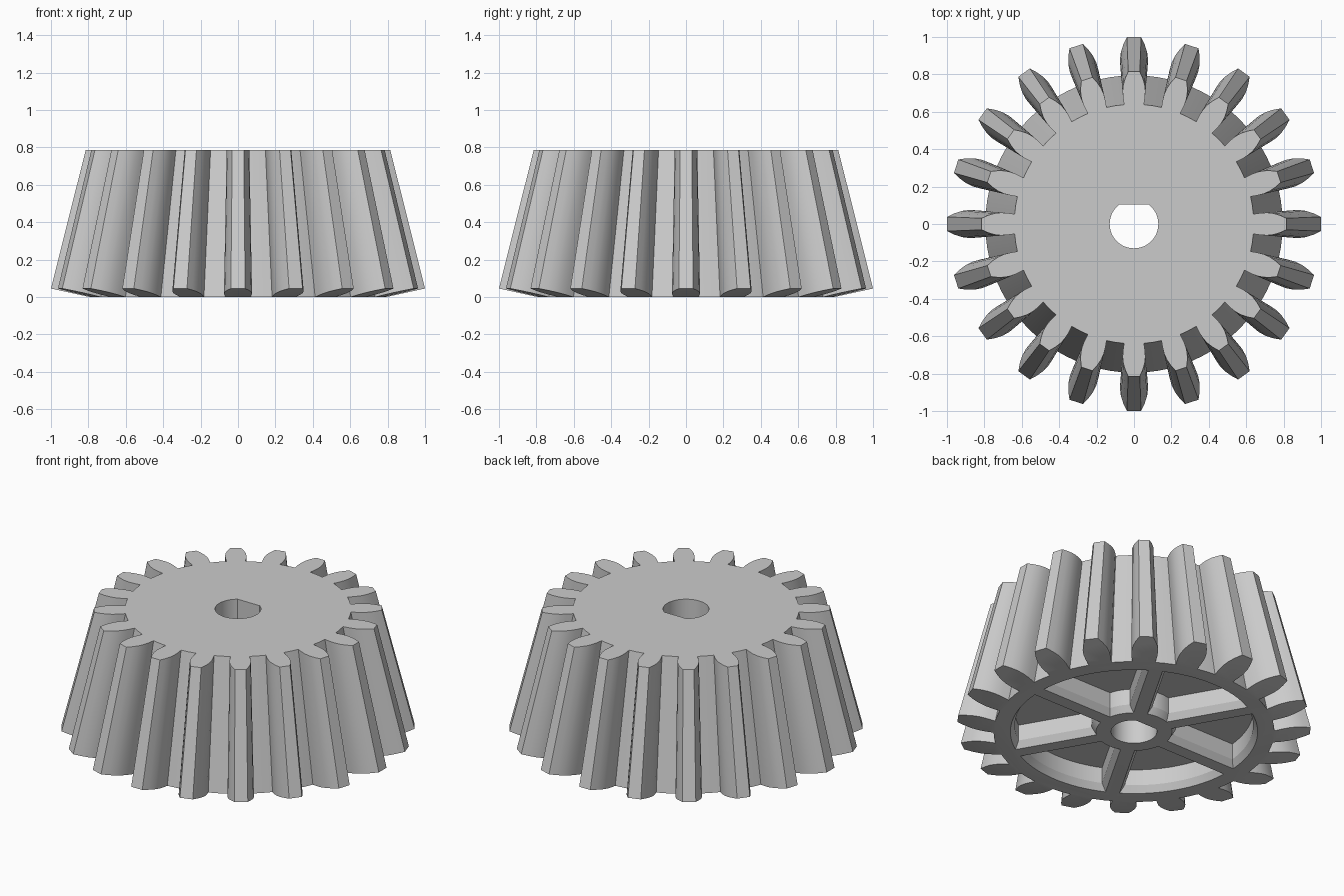
import bpy, bmesh, math
from math import sin, cos, asin, sqrt, pi

old = bpy.data.objects.get("Cube")
if old:
    bpy.data.objects.remove(old, do_unlink=True)

TEETH = 20
TOP = 0.785        # height of the flat upper face
APEX = 4.03        # all tooth surfaces taper towards this point
ROOT = 0.795       # root radius at the base
BACK_SLOPE = 0.22  # rise of the tooth undersides


def rot(x, y, a):
    return x * cos(a) - y * sin(a), x * sin(a) + y * cos(a)


def loft(bm, rings, close=True):
    """Skin a stack of point rings and return their vertices."""
    loops = [[bm.verts.new(p) for p in ring] for ring in rings]
    n = len(loops[0])
    for lo, hi in zip(loops, loops[1:]):
        for i in range(n):
            j = (i + 1) % n
            bm.faces.new((lo[i], lo[j], hi[j], hi[i]))
    bm.faces.new(loops[-1])
    if close:
        bm.faces.new(loops[0][::-1])
    return loops


def make_object(name, bm):
    bmesh.ops.recalc_face_normals(bm, faces=bm.faces[:])
    mesh = bpy.data.meshes.new(name)
    bm.to_mesh(mesh)
    bm.free()
    obj = bpy.data.objects.new(name, mesh)
    bpy.context.collection.objects.link(obj)
    return obj


# Tooth outline at the base: radius along the tooth, half width
flank = [(sqrt(ROOT**2 - 0.066**2), 0.066), (0.84, 0.073), (0.88, 0.075),
         (0.92, 0.070), (0.96, 0.057), (1.0, 0.038)]
outline = [(r, -w) for r, w in flank] + [(r, w) for r, w in reversed(flank)]
step = len(outline) + 1

# Toothed body: base ring tapered up to the flat top
base, upper = [], []
for t in range(TEETH):
    a = 2 * pi * t / TEETH
    pts = [(r, w, max(0, r - flank[0][0]) * BACK_SLOPE) for r, w in outline]
    gap = pi / TEETH
    pts.append((ROOT * cos(gap), ROOT * sin(gap), 0))
    for x, y, z in pts:
        x, y = rot(x, y, a)
        s = (APEX - TOP) / (APEX - z)
        base.append((x, y, z))
        upper.append((x * s, y * s, TOP))

bm = bmesh.new()
low = loft(bm, [base, upper], close=False)[0]
floor = []
for t in range(TEETH):
    tooth = low[t * step:(t + 1) * step - 1]
    bm.faces.new(tooth[::-1])
    floor += [tooth[0], tooth[-1], low[(t + 1) * step - 1]]
bm.faces.new(floor[::-1])
gear = make_object("bevel_gear", bm)


def pocket_ring(z, inset, a0):
    """Sector between two spokes, with parallel spoke walls."""
    half, outer, inner = 0.04 + inset, 0.70 - inset, 0.215 + inset
    pts = []
    for radius, count, flip in ((outer, 17, False), (inner, 17, True)):
        lo = asin(half / radius)
        hi = pi / 3 - lo
        arc = [lo + (hi - lo) * i / (count - 1) for i in range(count)]
        if flip:
            arc.reverse()
        pts += [(radius * cos(a0 + a), radius * sin(a0 + a), z) for a in arc]
    return pts


# Cutter: six chamfered pockets and the bore with one flat side
bm = bmesh.new()
for k in range(6):
    loft(bm, [pocket_ring(z, inset, k * pi / 3) for z, inset in
              ((-0.05, 0), (0, 0), (0.04, 0.025), (0.14, 0.025))])
BORE, FLAT = 0.13, 0.105
start = asin(FLAT / BORE)
sweep = pi + 2 * start
bore = [(BORE * cos(pi - start + sweep * i / 48),
         BORE * sin(pi - start + sweep * i / 48)) for i in range(49)]
loft(bm, [[(x, y, z) for x, y in bore] for z in (-0.1, TOP + 0.1)])
cutter = make_object("pocket_and_bore_cutter", bm)
cutter.hide_render = True

# Cut the body
mod = gear.modifiers.new("cut", 'BOOLEAN')
mod.operation = 'DIFFERENCE'
mod.solver = 'EXACT'
mod.object = cutter
for obj in bpy.context.selected_objects:
    obj.select_set(False)
bpy.context.view_layer.objects.active = gear
gear.select_set(True)
bpy.ops.object.modifier_apply(modifier=mod.name)
bpy.data.objects.remove(cutter, do_unlink=True)

# Material and shading
grey = bpy.data.materials.new("light_grey")
grey.use_nodes = True
colour = (0.6, 0.6, 0.6, 1)
grey.diffuse_color = colour
grey.node_tree.nodes["Principled BSDF"].inputs["Base Color"].default_value = colour
gear.data.materials.clear()
gear.data.materials.append(grey)
bpy.ops.object.shade_smooth_by_angle(angle=math.radians(25))
